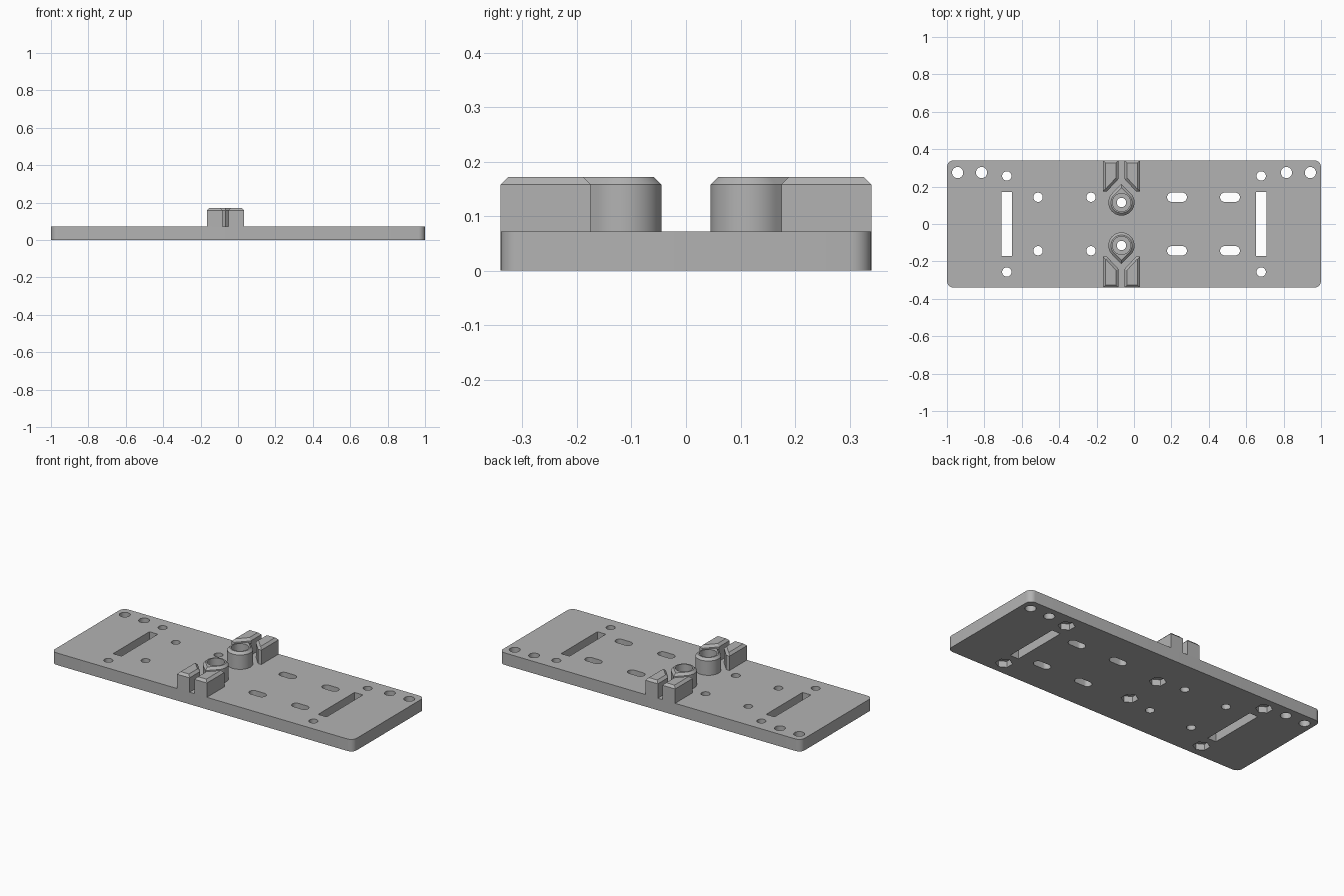
import bpy, bmesh
from math import cos, sin, pi, radians

cube = bpy.data.objects.get("Cube")
if cube:
    bpy.data.objects.remove(cube, do_unlink=True)

grey = bpy.data.materials.new("plain grey")
grey.use_nodes = True
COLOUR = (0.45, 0.45, 0.45, 1)
grey.diffuse_color = COLOUR
grey.node_tree.nodes["Principled BSDF"].inputs["Base Color"].default_value = COLOUR

THICK = 0.072      # plate thickness
TOP = 0.172        # top of the clamps
CLAMP_X = -0.067   # centre line of the clamps


def arc(cx, cy, r, start, end, n):
    angles = [radians(start + (end - start) * i / n) for i in range(n + 1)]
    return [(cx + r * cos(a), cy + r * sin(a)) for a in angles]


def circle(cx, cy, r, n=32, start=0):
    return arc(cx, cy, r, start, start + 360, n)[:-1]


def rounded_box(cx, cy, hx, hy, r, n=8):
    pts = []
    for i, (sx, sy) in enumerate([(1, 1), (-1, 1), (-1, -1), (1, -1)]):
        pts += arc(cx + sx * (hx - r), cy + sy * (hy - r), r, i * 90, i * 90 + 90, n)
    return pts


def box(cx, cy, hx, hy):
    return [(cx - hx, cy - hy), (cx + hx, cy - hy), (cx + hx, cy + hy), (cx - hx, cy + hy)]


def prism(name, outline, z0, z1, chamfer=0):
    """Extrude an outline upward, optionally chamfering its top rim."""
    bm = bmesh.new()
    base = bm.faces.new([bm.verts.new((x, y, z0)) for x, y in outline])
    bmesh.ops.remove_doubles(bm, verts=bm.verts, dist=1e-5)
    base = bm.faces[:][0]
    moved = bmesh.ops.extrude_face_region(bm, geom=[base], use_keep_orig=True)["geom"]
    bmesh.ops.translate(bm, vec=(0, 0, z1 - z0),
                        verts=[v for v in moved if isinstance(v, bmesh.types.BMVert)])
    bmesh.ops.recalc_face_normals(bm, faces=bm.faces)
    if chamfer:
        rim = [e for e in bm.edges if all(v.co.z > z1 - 1e-4 for v in e.verts)]
        bmesh.ops.bevel(bm, geom=rim, offset=chamfer, segments=1, affect='EDGES')
    mesh = bpy.data.meshes.new(name)
    bm.to_mesh(mesh)
    bm.free()
    mesh.materials.append(grey)
    ob = bpy.data.objects.new(name, mesh)
    bpy.context.collection.objects.link(ob)
    return ob


def cut(ob, outline, z0, z1):
    cutter = prism("cutter", outline, z0, z1)
    cutter.hide_render = True
    mod = ob.modifiers.new("hole", 'BOOLEAN')
    mod.operation, mod.solver, mod.object = 'DIFFERENCE', 'EXACT', cutter
    bpy.context.view_layer.objects.active = ob
    bpy.ops.object.modifier_apply(modifier=mod.name)
    bpy.data.objects.remove(cutter, do_unlink=True)


def smooth(ob):
    bpy.ops.object.select_all(action='DESELECT')
    ob.select_set(True)
    bpy.context.view_layer.objects.active = ob
    bpy.ops.object.shade_smooth_by_angle(angle=radians(30))


# Base plate with its holes and slots
plate = prism("base_plate", rounded_box(0, 0, 1, 0.34, 0.036), 0, THICK)
holes = []
for s in (-1, 1):
    holes += [circle(s * 0.943, 0.275, 0.03), circle(s * 0.815, 0.275, 0.03)]
    holes.append(box(s * 0.68, 0, 0.028, 0.172))
    for x in (0.23, 0.513):
        holes.append(circle(-x, s * 0.143, 0.025))
        holes.append(rounded_box(x, s * 0.143, 0.053, 0.025, 0.0249))
for outline in holes:
    cut(plate, outline, -0.1, 0.2)

# Bolt holes with hexagonal nut pockets underneath
for x in (-0.68, CLAMP_X, 0.68):
    for y in (-1, 1):
        y *= 0.115 if x == CLAMP_X else 0.257
        cut(plate, circle(x, y, 0.025), -0.1, 0.2)
        cut(plate, circle(x, y, 0.046, 6, 30), -0.1, 0.036)
smooth(plate)

# Teardrop cups and split blocks at the front and back edges
for s, end in ((-1, "front"), (1, "back")):
    cy = 0.115
    drop = arc(CLAMP_X, cy, 0.07, 135, 405, 40) + [(CLAMP_X, cy + 0.07 * 2 ** 0.5)]
    cup = prism(end + "_cup", [(x, s * y) for x, y in drop], THICK, TOP, 0.014)
    cut(cup, circle(CLAMP_X, s * cy, 0.048, 40), THICK - 0.05, TOP + 0.05)
    smooth(cup)
    for side, label in ((-1, "right"), (1, "left")):
        block = [(0.016, 0.34), (0.099, 0.34), (0.099, 0.175), (0.077, 0.175), (0.016, 0.241)]
        prism(f"{end}_{label}_block",
              [(CLAMP_X + side * x, s * y) for x, y in block], THICK, TOP, 0.014)
